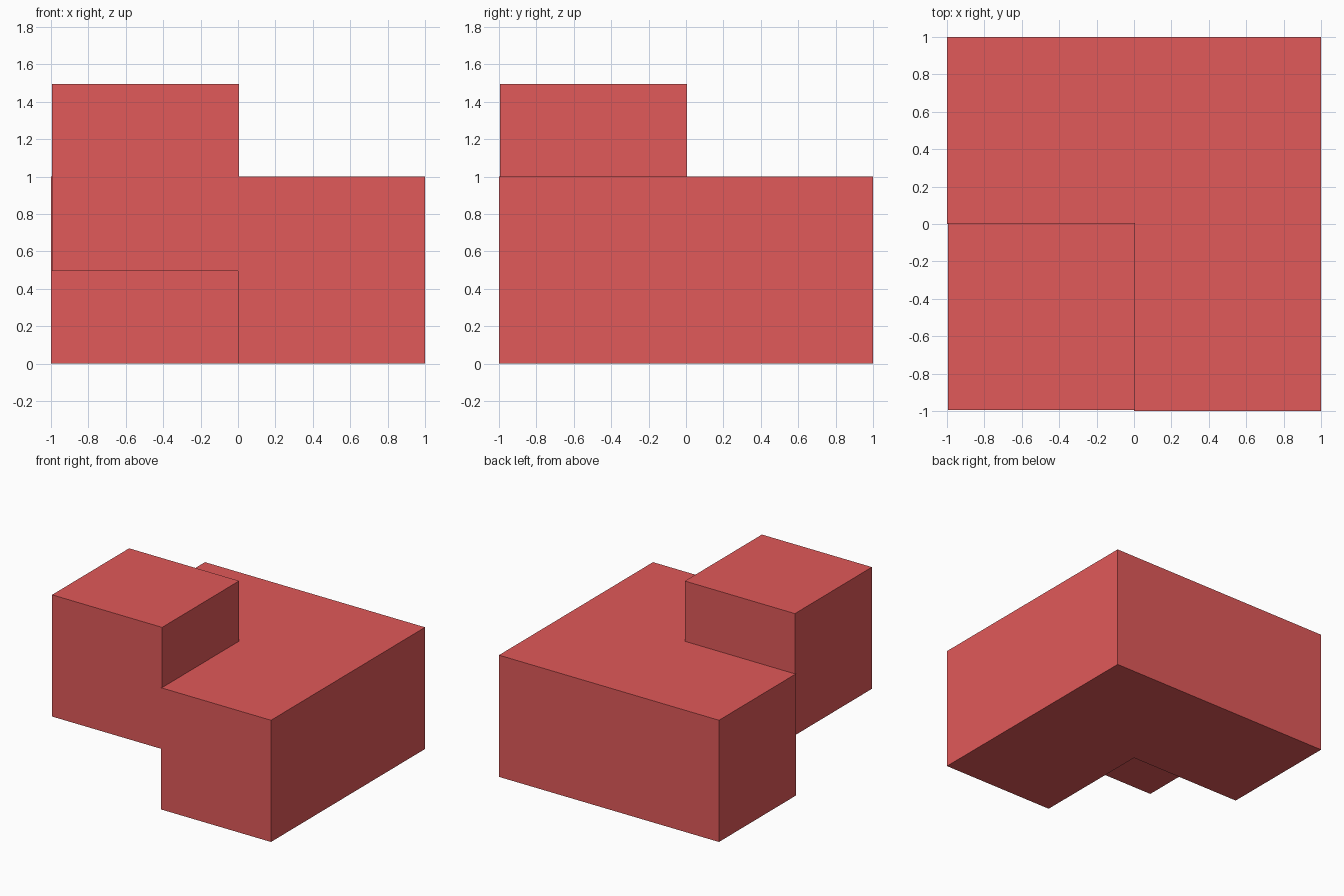
import bpy, bmesh

if "Cube" in bpy.data.objects:
    bpy.data.objects.remove(bpy.data.objects["Cube"])

red = bpy.data.materials.new("red")
red.diffuse_color = (0.75, 0.1, 0.1, 1)
red.use_nodes = True
red.node_tree.nodes["Principled BSDF"].inputs["Base Color"].default_value = red.diffuse_color


def prism(name, outline, z0, z1):
    """Extrude a flat outline from z0 to z1."""
    bm = bmesh.new()
    base = bm.faces.new([bm.verts.new((x, y, z0)) for x, y in outline])
    top = bmesh.ops.extrude_face_region(bm, geom=[base], use_keep_orig=True)["geom"]
    bmesh.ops.translate(bm, vec=(0, 0, z1 - z0),
                        verts=[v for v in top if isinstance(v, bmesh.types.BMVert)])
    bmesh.ops.recalc_face_normals(bm, faces=bm.faces)
    mesh = bpy.data.meshes.new(name)
    bm.to_mesh(mesh)
    bm.free()
    mesh.materials.append(red)
    obj = bpy.data.objects.new(name, mesh)
    bpy.context.collection.objects.link(obj)
    return obj


# L-shaped body with the front left quarter missing
prism("corner_body", [(-1, 0), (0, 0), (0, -1), (1, -1), (1, 1), (-1, 1)], 0, 1)

# Raised cube in the missing quarter, overlapping the body slightly
lo, hi = -0.994, 0.006
prism("raised_cube", [(lo, lo), (hi, lo), (hi, hi), (lo, hi)], 0.495, 1.495)
